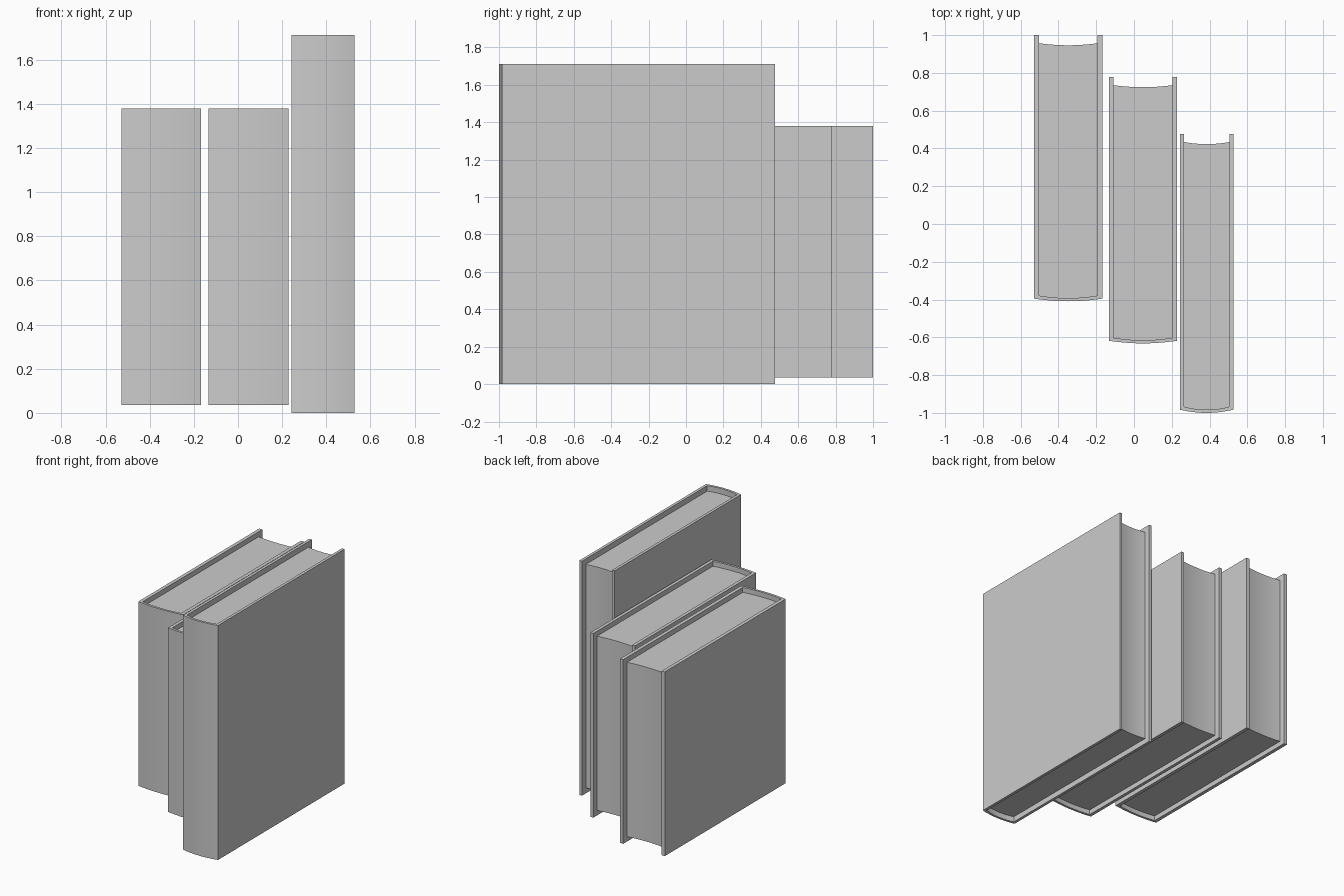
import bpy
import bmesh
import math

if "Cube" in bpy.data.objects:
    bpy.data.objects.remove(bpy.data.objects["Cube"])

SEGS = 10


def arc(x0, x1, y, bulge):
    """Shallow arc from x0 to x1, sagging towards -y by bulge in the middle."""
    pts = []
    for i in range(SEGS + 1):
        t = i / SEGS
        pts.append((x0 + (x1 - x0) * t, y - bulge * (1 - (2 * t - 1) ** 2)))
    return pts


def strip_solid(name, outer, inner, z0, z1):
    """Upright solid whose plan is the band between two matching polylines."""
    bm = bmesh.new()
    rows = [[bm.verts.new((x, y, z)) for x, y in line]
            for line, z in ((outer, z0), (inner, z0), (inner, z1), (outer, z1))]
    for k in range(4):
        a, b = rows[k], rows[(k + 1) % 4]
        for i in range(len(a) - 1):
            bm.faces.new((a[i], a[i + 1], b[i + 1], b[i]))
    for end in (0, -1):
        bm.faces.new([row[end] for row in rows])
    bmesh.ops.recalc_face_normals(bm, faces=bm.faces)
    mesh = bpy.data.meshes.new(name)
    bm.to_mesh(mesh)
    bm.free()
    obj = bpy.data.objects.new(name, mesh)
    bpy.context.collection.objects.link(obj)
    bpy.ops.object.select_all(action='DESELECT')
    obj.select_set(True)
    bpy.context.view_layer.objects.active = obj
    bpy.ops.object.shade_smooth_by_angle(angle=math.radians(30))
    return obj


def book(name, x0, x1, y_spine, y_open, z0, z1, t, bulge, inset):
    # Hard cover: two boards joined by a rounded spine
    spine_out = arc(x0, x1, y_spine, bulge)
    spine_in = arc(x0 + t, x1 - t, y_spine + 0.016, bulge * 0.95)
    outer = [(x0, y_open)] + spine_out + [(x1, y_open)]
    inner = [(x0 + t, y_open)] + spine_in + [(x1 - t, y_open)]
    strip_solid(name + "_cover", outer, inner, z0, z1)
    # Page block: rounded at the spine, hollowed at the open edge
    fore_edge = arc(x0 + t, x1 - t, y_open - 0.043, 0.011)
    strip_solid(name + "_pages", spine_in, fore_edge, z0 + inset, z1 - inset)


book("left_book", -0.529, -0.167, -0.395, 1.0, 0.035, 1.38, 0.026, 0.014, 0.036)
book("middle_book", -0.133, 0.228, -0.618, 0.778, 0.035, 1.38, 0.024, 0.014, 0.036)
book("tall_book", 0.243, 0.527, -0.983, 0.477, 0.0, 1.712, 0.021, 0.017, 0.04)
